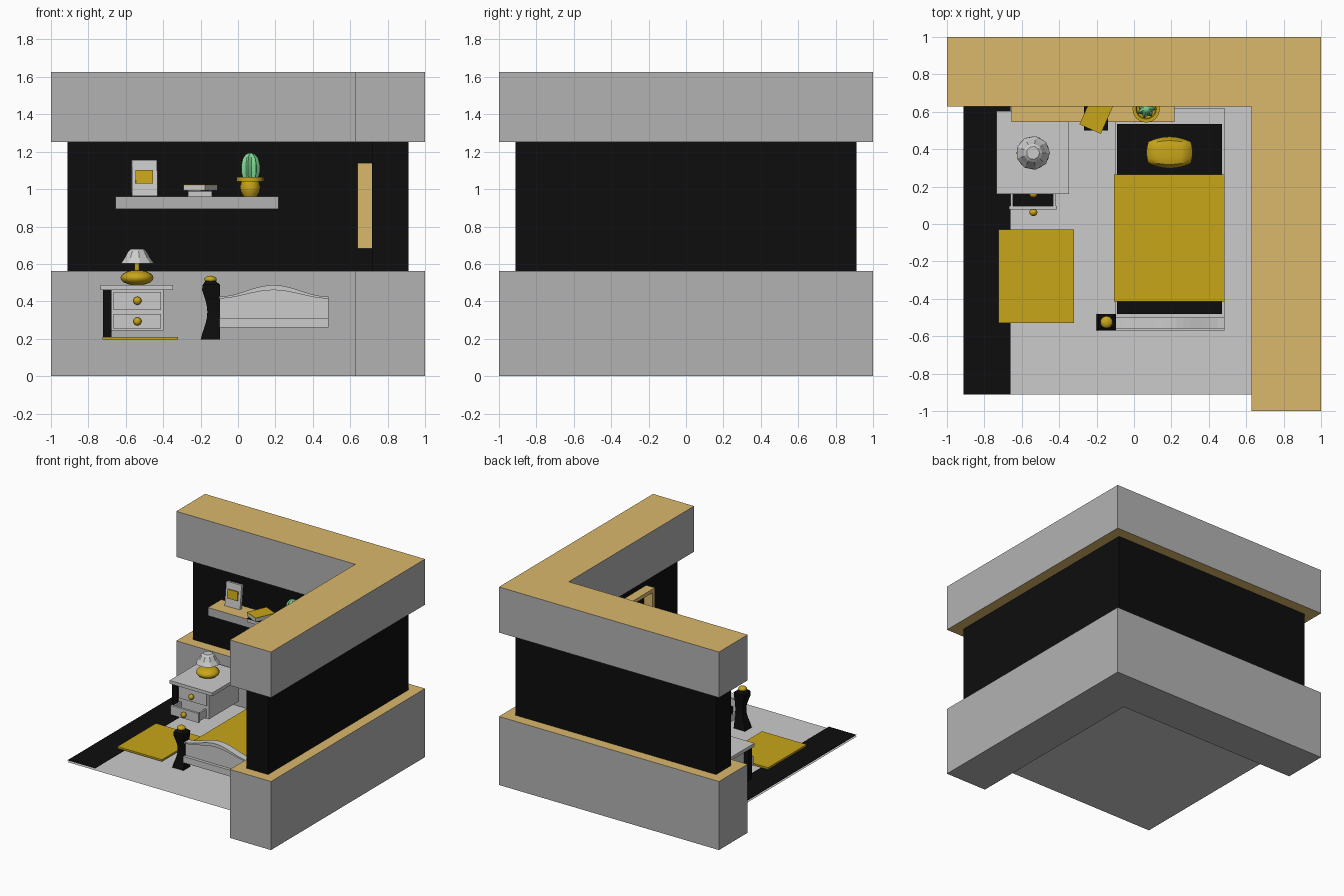
import bpy, bmesh, math
from mathutils import Matrix, Vector

if "Cube" in bpy.data.objects:
    bpy.data.objects.remove(bpy.data.objects["Cube"])


def mat(name, rgb):
    m = bpy.data.materials.new(name)
    m.diffuse_color = (*rgb, 1)
    m.use_nodes = True
    m.node_tree.nodes["Principled BSDF"].inputs["Base Color"].default_value = m.diffuse_color
    return m


WOOD = mat("wood", (0.71, 0.48, 0.15))
BLACK = mat("black", (0.004, 0.004, 0.004))
YELLOW = mat("yellow", (0.58, 0.38, 0.01))
GREEN = mat("green", (0.2, 0.65, 0.28))
GREY = mat("grey", (0.45, 0.45, 0.45))


def finish(name, bm, m=None, smooth=False):
    bmesh.ops.recalc_face_normals(bm, faces=bm.faces)
    me = bpy.data.meshes.new(name)
    bm.to_mesh(me)
    bm.free()
    ob = bpy.data.objects.new(name, me)
    bpy.context.collection.objects.link(ob)
    if m:
        me.materials.append(m)
    if smooth:
        bpy.ops.object.select_all(action='DESELECT')
        ob.select_set(True)
        bpy.context.view_layer.objects.active = ob
        bpy.ops.object.shade_smooth_by_angle(angle=math.radians(40))
    return ob


def box(name, x, y, z, m=None, rx=0, rz=0):
    bm = bmesh.new()
    bmesh.ops.create_cube(bm, size=1)
    bm.transform(Matrix.Diagonal((x[1] - x[0], y[1] - y[0], z[1] - z[0], 1)))
    bm.transform(Matrix.Rotation(rz, 4, 'Z') @ Matrix.Rotation(rx, 4, 'X'))
    bm.transform(Matrix.Translation((sum(x) / 2, sum(y) / 2, sum(z) / 2)))
    return finish(name, bm, m)


def plane(name, x, y, z, m=None):
    bm = bmesh.new()
    bm.faces.new([bm.verts.new((a, b, z)) for a, b in
                  ((x[0], y[0]), (x[1], y[0]), (x[1], y[1]), (x[0], y[1]))])
    return finish(name, bm, m)


def prism(name, pts, vec, m=None):
    bm = bmesh.new()
    f = bm.faces.new([bm.verts.new(p) for p in pts])
    r = bmesh.ops.extrude_face_region(bm, geom=[f])
    bmesh.ops.translate(bm, vec=vec, verts=[v for v in r['geom'] if isinstance(v, bmesh.types.BMVert)])
    return finish(name, bm, m)


def lathe(name, prof, loc, n, m=None, smooth=True, rib=0.0):
    """Closed turned shape from (radius, height) pairs; rib scales every second column."""
    bm = bmesh.new()
    rings = []
    for r, z in prof:
        ring = []
        for i in range(n):
            a, k = 2 * math.pi * i / n, r * (1 - rib * (i % 2))
            ring.append(bm.verts.new((loc[0] + k * math.cos(a), loc[1] + k * math.sin(a), z)))
        rings.append(ring)
    for a, b in zip(rings, rings[1:]):
        for i in range(n):
            bm.faces.new((a[i], a[(i + 1) % n], b[(i + 1) % n], b[i]))
    bm.faces.new(rings[0])
    bm.faces.new(rings[-1])
    return finish(name, bm, m, smooth)


def ball(name, loc, rad, m, u=16, v=10):
    bm = bmesh.new()
    bmesh.ops.create_uvsphere(bm, u_segments=u, v_segments=v, radius=1)
    bm.transform(Matrix.Translation(loc) @ Matrix.Diagonal((*rad, 1)))
    return finish(name, bm, m, True)


def wood_faces(ob, zmin):
    """Give the level faces above zmin the wood material."""
    ob.data.materials.append(WOOD)
    for p in ob.data.polygons:
        if abs(p.normal.z) > 0.9 and p.center.z > zmin:
            p.material_index = 1


# L-shaped walls in three bands
def wall(name, o, i, z0, z1, m):
    pts = [(-o, i), (i, i), (i, -o), (o, -o), (o, o), (-o, o)]
    return prism(name, [(x, y, z0) for x, y in pts], (0, 0, z1 - z0), m)


wood_faces(wall("lower_wall", 1, 0.627, 0, 0.563, GREY), 0.1)
wall("middle_wall", 0.912, 0.717, 0.563, 1.252, BLACK)
wood_faces(wall("upper_wall", 1, 0.627, 1.252, 1.627, GREY), 0.1)

# Floor, dark strip, rug
plane("floor", (-0.912, 0.627), (-0.912, 0.627), 0.178)
plane("floor_strip", (-0.912, -0.66), (-0.912, 0.627), 0.193, BLACK)
box("rug", (-0.725, -0.32), (-0.53, -0.03), (0.195, 0.21), YELLOW)

# Bed
box("bed_frame", (-0.1, 0.483), (-0.57, 0.62), (0.26, 0.312))
box("mattress", (-0.09, 0.47), (-0.48, 0.535), (0.312, 0.372), BLACK)
box("blanket", (-0.107, 0.485), (-0.415, 0.265), (0.3, 0.383), YELLOW)


def arch(x, rise):
    t = (x - 0.19) / 0.293
    return 0.425 + rise * (0.5 + 0.5 * math.cos(math.pi * t))


xs = [-0.1 + 0.583 * i / 16 for i in range(17)]
prism("footboard_panel", [(-0.1, -0.545, 0.31), (0.483, -0.545, 0.31)]
      + [(x, -0.545, arch(x, 0.045)) for x in reversed(xs)], (0, 0.035, 0))
prism("footboard_cap", [(x, -0.56, arch(x, 0.045) - 0.01) for x in xs]
      + [(x, -0.56, arch(x, 0.062)) for x in reversed(xs)], (0, 0.06, 0))

# Bed post: waisted block with a straight bed side
bm = bmesh.new()
rows = []
for i in range(11):
    t = i / 10
    w = 0.036 * math.sin(math.pi * t) ** 1.3
    y = 0.6 * w
    if i == 10:
        w = 0.012
    rows.append([bm.verts.new((a, b, 0.195 + 0.295 * t)) for a, b in
                 ((-0.2 + w, -0.57 + y), (-0.097, -0.57 + y), (-0.097, -0.48 - y), (-0.2 + w, -0.48 - y))])
rows.append([bm.verts.new((a, b, 0.51)) for a, b in
             ((-0.172, -0.55), (-0.122, -0.55), (-0.122, -0.5), (-0.172, -0.5))])
for a, b in zip(rows, rows[1:]):
    for i in range(4):
        bm.faces.new((a[i], a[(i + 1) % 4], b[(i + 1) % 4], b[i]))
bm.faces.new(rows[0])
bm.faces.new(rows[-1])
finish("bed_post", bm, BLACK)
ball("post_knob", (-0.147, -0.525, 0.517), (0.033, 0.033, 0.02), YELLOW)

# Pillow: pinched cushion
bm = bmesh.new()
bmesh.ops.create_grid(bm, x_segments=8, y_segments=8, size=1)
bmesh.ops.solidify(bm, geom=bm.faces[:], thickness=0.02)
for v in bm.verts:
    s = 1 if v.co.z > 0.001 or v.co.z < -0.001 else -1
    x, y = v.co.x, v.co.y
    h = 0.04 * max(0, (1 - x ** 4) * (1 - y ** 4)) ** 0.5
    v.co = Vector((0.19 + 0.123 * x * (1 - 0.08 * y * y), 0.382 + 0.085 * y * (1 - 0.32 * x * x),
                   0.41 + s * (h + 0.003)))
finish("pillow", bm, YELLOW, True)

# Nightstand with an open lower drawer
box("nightstand_top", (-0.735, -0.347), (0.16, 0.605), (0.46, 0.487))
box("nightstand_body", (-0.68, -0.398), (0.19, 0.58), (0.245, 0.46))
for n, y in (("front", 0.175), ("back", 0.545)):
    box(n + "_leg", (-0.722, -0.676), (y, y + 0.045), (0.195, 0.46), BLACK)
box("upper_drawer", (-0.665, -0.413), (0.178, 0.2), (0.355, 0.45))
box("drawer_front", (-0.667, -0.412), (0.077, 0.095), (0.255, 0.332))
box("drawer_bottom", (-0.65, -0.43), (0.095, 0.19), (0.26, 0.27), BLACK)
for n, x in (("left", -0.66), ("right", -0.432)):
    box(n + "_drawer_side", (x, x + 0.014), (0.095, 0.19), (0.26, 0.325))
for n, y, z in (("upper", 0.16, 0.403), ("lower", 0.062, 0.293)):
    ball(n + "_drawer_knob", (-0.538, y, z), (0.022, 0.02, 0.022), YELLOW, 12, 8)

# Table lamp
L = (-0.54, 0.38)
ball("lamp_base", (*L, 0.526), (0.088, 0.088, 0.041), YELLOW)
lathe("lamp_neck", [(0.014, 0.55), (0.014, 0.62)], L, 12, YELLOW)
lathe("lamp_shade", [(0.091, 0.602), (0.07, 0.632), (0.05, 0.668), (0.035, 0.68)], L, 9, None, False)

# Wall shelf with its items
wood_faces(box("wall_shelf", (-0.655, 0.217), (0.545, 0.72), (0.893, 0.96), GREY), 0.95)
box("photo_frame", (-0.568, -0.432), (0.65, 0.675), (0.962, 1.155), None, -0.12, 0.04)
box("photo", (-0.547, -0.455), (0.641, 0.651), (1.03, 1.102), YELLOW, -0.12, 0.04)


def book(n, cx, cy, w, d, z, rz, m):
    x, y = (cx - w / 2, cx + w / 2), (cy - d / 2, cy + d / 2)
    box(n + "_book_pages", x, y, (z, z + 0.026), None, 0, rz)
    box(n + "_book_cover", x, y, (z + 0.026, z + 0.032), m, 0, rz)


book("lower", -0.203, 0.59, 0.13, 0.18, 0.961, 0, BLACK)
book("upper", -0.2, 0.585, 0.125, 0.17, 0.993, -0.42, YELLOW)

# Cactus in a pot
C = (0.065, 0.615)
lathe("pot", [(0.035, 0.96), (0.05, 0.985), (0.055, 1.01), (0.048, 1.04), (0.073, 1.042),
              (0.073, 1.066), (0.055, 1.066), (0.05, 1.055)], C, 16, YELLOW)
lathe("cactus", [(0.04, 1.05), (0.052, 1.09), (0.052, 1.13), (0.043, 1.165), (0.025, 1.187), (0.008, 1.193)],
      C, 14, GREEN, True, 0.3)

# Rack on the right wall, mostly hidden behind the upper band
X = (0.64, 0.717)
for n, z in (("bottom", 0.683), ("middle", 0.902), ("top", 1.11)):
    box("rack_" + n, X, (-0.51, 0.3), (z, z + 0.03), WOOD)
for n, y in (("front", -0.51), ("back", 0.27)):
    box("rack_side_" + n, X, (y, y + 0.03), (0.683, 1.14), WOOD)
